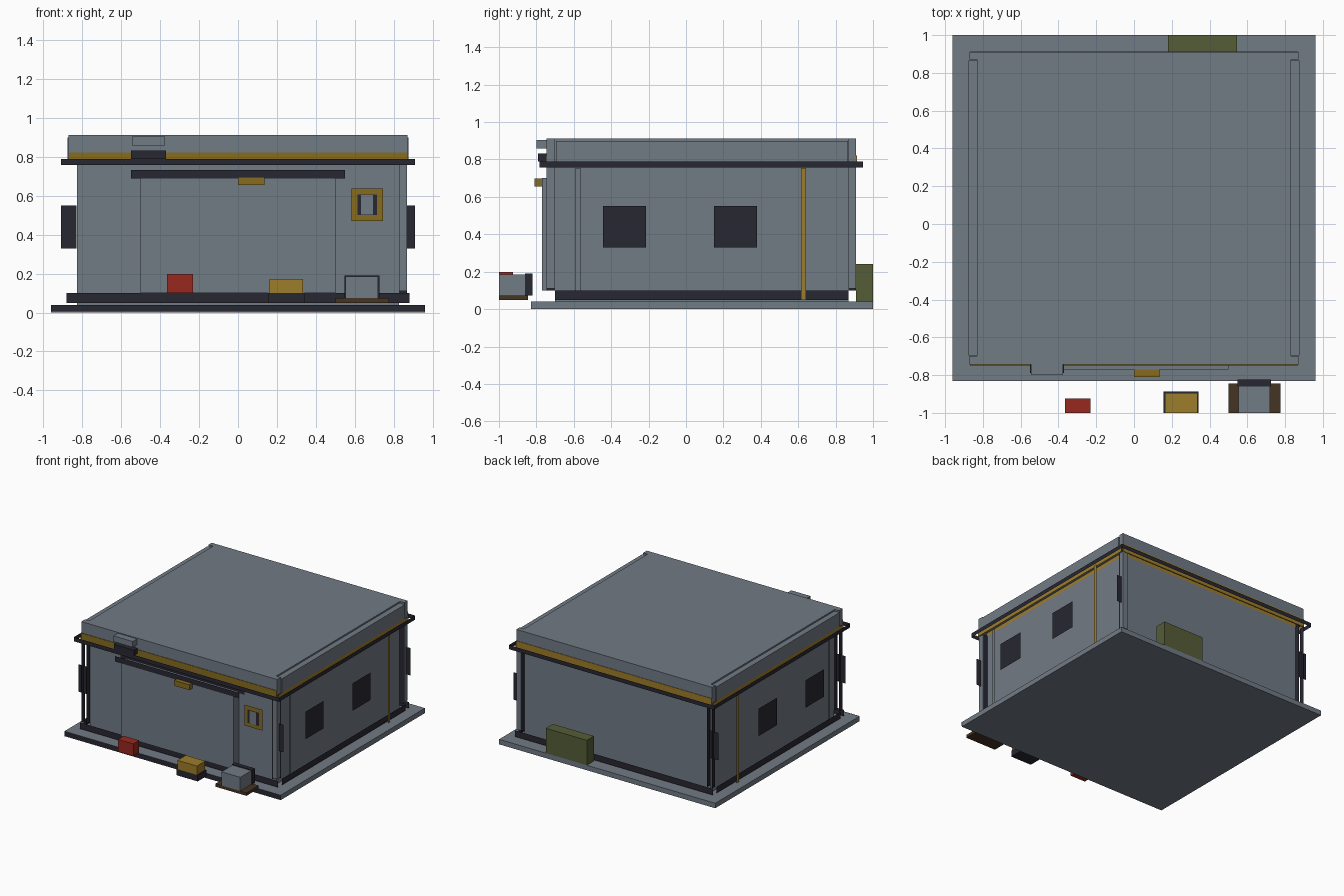
import bpy

cube = bpy.data.objects.get("Cube")
if cube:
    bpy.data.objects.remove(cube, do_unlink=True)


def material(name, rgb):
    m = bpy.data.materials.new(name)
    m.use_nodes = True
    m.diffuse_color = (*rgb, 1)
    m.node_tree.nodes["Principled BSDF"].inputs["Base Color"].default_value = (*rgb, 1)
    return m


GREY = material("steel grey", (0.167, 0.197, 0.235))
DARK = material("dark metal", (0.02, 0.02, 0.031))
YELLOW = material("crate yellow", (0.34, 0.205, 0.024))
MUSTARD = material("trim mustard", (0.24, 0.15, 0.014))
RED = material("red", (0.31, 0.022, 0.013))
OLIVE = material("olive green", (0.09, 0.11, 0.038))
BROWN = material("brown", (0.058, 0.034, 0.016))

BOX_FACES = [(0, 2, 3, 1), (4, 5, 7, 6), (0, 1, 5, 4), (2, 6, 7, 3), (0, 4, 6, 2), (1, 3, 7, 5)]


def build(name, verts, faces, mat):
    mesh = bpy.data.meshes.new(name)
    mesh.from_pydata(verts, [], faces)
    mesh.materials.append(mat)
    ob = bpy.data.objects.new(name, mesh)
    bpy.context.scene.collection.objects.link(ob)


def box(name, xs, ys, zs, mat):
    """Box spanning the given ranges on each axis."""
    xs, ys, zs = sorted(xs), sorted(ys), sorted(zs)
    build(name, [(x, y, z) for z in zs for y in ys for x in xs], BOX_FACES, mat)


def sheet_y(name, xs, y, zs, mat, facing=-1):
    """Flat upright sheet facing front (-1) or back (1)."""
    a, b = sorted(xs, reverse=facing > 0)
    build(name, [(a, y, zs[0]), (b, y, zs[0]), (b, y, zs[1]), (a, y, zs[1])], [(0, 1, 2, 3)], mat)


def sheet_x(name, x, ys, zs, mat):
    """Flat upright sheet facing outwards to its own side."""
    a, b = sorted(ys, reverse=x < 0)
    build(name, [(x, a, zs[0]), (x, b, zs[0]), (x, b, zs[1]), (x, a, zs[1])], [(0, 1, 2, 3)], mat)


# Foundation slab
box("foundation", (-0.96, 0.96), (-0.83, 1.0), (0, 0.04), GREY)
sheet_y("foundation_front_edge", (-0.96, 0.96), -0.832, (0.005, 0.04), DARK)

# Main shell
box("walls", (-0.826, 0.826), (-0.70, 0.87), (0.04, 0.79), GREY)

# Front and back trim
BAND_Z = (0.757, 0.79)
ENDS = (("front", -1, -0.70, -0.745, MUSTARD), ("back", 1, 0.87, 0.91, YELLOW))
for end, f, wall_y, edge_y, band in ENDS:
    sheet_y(f"{end}_base_trim", (-0.88, 0.88), edge_y + f * 0.003, (0.05, 0.1), DARK, f)
    sheet_y(f"{end}_eave_band", (-0.91, 0.91), edge_y + f * 0.037, BAND_Z, DARK, f)
    box(f"{end}_trim_band", (-0.868, 0.868), (edge_y - f * 0.005, edge_y + f * 0.004),
        (0.757, 0.822), band)
    sheet_y(f"{end}_inner_band", (-0.826, 0.826), wall_y + f * 0.004, BAND_Z, band, f)
    box(f"{end}_fascia", (-0.87, 0.87), (wall_y, edge_y), (0.785, 0.912), GREY)

# Sides
for s, side in ((1, "left"), (-1, "right")):
    sheet_x(f"{side}_base_trim", s * 0.88, (-0.70, 0.87), (0.05, 0.1), DARK)
    sheet_x(f"{side}_eave_band", s * 0.91, (-0.782, 0.947), BAND_Z, DARK)
    sheet_x(f"{side}_trim_band", s * 0.879, (-0.74, 0.905), BAND_Z, YELLOW)
    sheet_x(f"{side}_inner_band", s * 0.83, (-0.70, 0.87), BAND_Z, YELLOW)
    box(f"{side}_fascia", (s * 0.83, s * 0.876), (-0.695, 0.865), (0.785, 0.9), GREY)

    # Upright strips
    sheet_x(f"{side}_pipe", s * 0.865, (-0.59, -0.565), (0.05, 0.755), GREY)
    sheet_x(f"{side}_yellow_strip", s * 0.9, (0.615, 0.642), (0.05, 0.755), YELLOW)

    # Windows
    for y, place in ((-0.33, "front"), (0.265, "back")):
        sheet_x(f"{side}_{place}_window", s * 0.912, (y - 0.115, y + 0.115), (0.33, 0.55), DARK)

    # Corner flanges and plates
    for end, f, wall_y, edge_y, band in ENDS:
        sheet_x(f"{side}_{end}_flange", s * 0.824, (wall_y, edge_y), (0.1, 0.76), DARK)
        sheet_y(f"{side}_{end}_plate", (s * 0.83, s * 0.91), (wall_y + edge_y) / 2,
                (0.33, 0.55), DARK, f)

# Corner posts
for end, f, wall_y, edge_y, band in ENDS:
    box(f"left_{end}_post", (0.828, 0.868), (wall_y, edge_y), (0.11, 0.76), GREY)
    sheet_y(f"left_{end}_post_liner", (0.828, 0.868), wall_y - f * 0.006, (0.1, 0.76), DARK, -f)
    sheet_x(f"right_{end}_post", -0.868, (wall_y, edge_y), (0.1, 0.76), DARK)

# Roof deck between the fascias
box("roof", (-0.83, 0.83), (-0.70, 0.87), (0.785, 0.912), GREY)

# Shutter door with canopy and lamp
box("shutter_door", (-0.5, 0.5), (-0.77, -0.70), (0.1, 0.7), GREY)
for y, place in ((-0.776, "front"), (-0.706, "rear")):
    sheet_y(f"door_canopy_{place}", (-0.55, 0.55), y, (0.689, 0.732), DARK)
box("door_lamp", (0, 0.135), (-0.81, -0.765), (0.655, 0.697), MUSTARD)

# Roof vent unit
box("vent_unit", (-0.545, -0.375), (-0.8, -0.74), (0.858, 0.905), GREY)
box("vent_bracket", (-0.55, -0.37), (-0.79, -0.74), (0.79, 0.832), DARK)

# Front window, layered frame
sheet_y("window_frame", (0.583, 0.745), -0.752, (0.47, 0.637), MUSTARD)
sheet_y("window_recess", (0.613, 0.715), -0.756, (0.5, 0.607), DARK)
sheet_y("window_pane", (0.633, 0.693), -0.76, (0.503, 0.604), GREY)

# Crates in front of the building
box("red_crate", (-0.365, -0.23), (-1.0, -0.925), (0.1, 0.198), RED)
box("yellow_crate", (0.163, 0.335), (-1.0, -0.895), (0.1, 0.172), YELLOW)
box("yellow_crate_base", (0.155, 0.342), (-1.0, -0.888), (0.05, 0.1), DARK)
box("tray", (0.5, 0.775), (-1.0, -0.845), (0.05, 0.074), BROWN)
box("grey_crate", (0.553, 0.72), (-1.0, -0.86), (0.074, 0.184), GREY)
box("grey_crate_back", (0.547, 0.726), (-0.86, -0.822), (0.072, 0.19), DARK)

# Storage box behind the building
box("storage_box", (0.18, 0.545), (0.91, 1.0), (0.04, 0.24), OLIVE)
